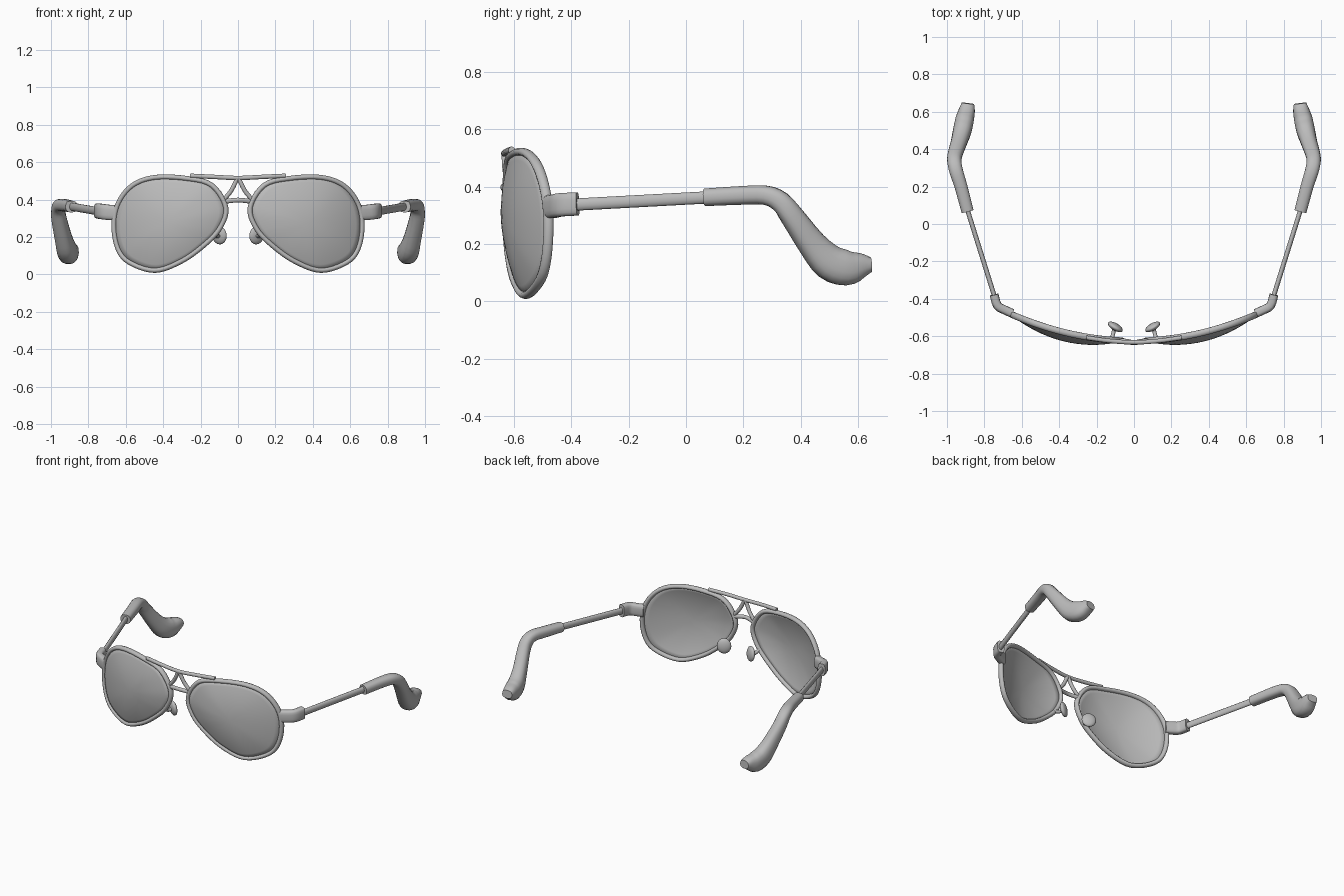
import bpy, bmesh, math
from mathutils import Vector, Matrix

cube = bpy.data.objects.get("Cube")
if cube:
    bpy.data.objects.remove(cube, do_unlink=True)

GREY = (0.5, 0.5, 0.5, 1)
mat = bpy.data.materials.new("plain grey")
mat.use_nodes = True
mat.diffuse_color = GREY
mat.node_tree.nodes["Principled BSDF"].inputs["Base Color"].default_value = GREY


def finish(name, bm, angle=45):
    bmesh.ops.recalc_face_normals(bm, faces=bm.faces)
    mesh = bpy.data.meshes.new(name)
    bm.to_mesh(mesh)
    bm.free()
    mesh.materials.append(mat)
    ob = bpy.data.objects.new(name, mesh)
    bpy.context.collection.objects.link(ob)
    bpy.ops.object.select_all(action='DESELECT')
    ob.select_set(True)
    bpy.context.view_layer.objects.active = ob
    bpy.ops.object.shade_smooth_by_angle(angle=math.radians(angle))
    return ob


def spline(pts, steps, closed=False):
    """Catmull-Rom resampling of points of any dimension."""
    pts = [Vector(p) for p in pts]
    n = len(pts)
    get = (lambda i: pts[i % n]) if closed else (lambda i: pts[max(0, min(n - 1, i))])
    out = []
    for i in range(n if closed else n - 1):
        a, b, c, d = (get(i + k) for k in (-1, 0, 1, 2))
        for s in range(steps):
            t = s / steps
            out.append((b * 2 + (c - a) * t + (a * 2 - b * 5 + c * 4 - d) * t**2
                        + (b * 3 - a - c * 3 + d) * t**3) / 2)
    return out if closed else out + [pts[-1]]


def tube(name, path, radii, ref=(0, 0, 1), closed=False, sides=12, square=1.0):
    """Sweep an oval along a path; radii are (across, along ref)."""
    bm = bmesh.new()
    n, rings = len(path), []
    for i, p in enumerate(path):
        nxt = path[(i + 1) % n] if closed else path[min(i + 1, n - 1)]
        prv = path[i - 1] if closed else path[max(i - 1, 0)]
        t = (nxt - prv).normalized()
        a = t.cross(Vector(ref)).normalized()
        b = a.cross(t)
        ra, rb = radii[i] if isinstance(radii, list) else radii
        ring = []
        for k in range(sides):
            u = math.tau * (k + 0.5) / sides
            c, s = math.cos(u), math.sin(u)
            ring.append(bm.verts.new(p + a * ra * math.copysign(abs(c)**square, c)
                                     + b * rb * math.copysign(abs(s)**square, s)))
        rings.append(ring)
    for i in range(n if closed else n - 1):
        r, q = rings[i], rings[(i + 1) % n]
        for k in range(sides):
            j = (k + 1) % sides
            bm.faces.new((r[k], r[j], q[j], q[k]))
    if not closed:
        bm.faces.new(rings[0])
        bm.faces.new(rings[-1])
    return finish(name, bm)


def wrap(x):
    """Depth of the face curve at a given x."""
    return -0.625 + 0.33 * x * x


def flip(pts, s):
    return [Vector((p[0] * s, p[1], p[2])) for p in pts]


# Teardrop outline of one lens opening (x, z)
OUTLINE = [(.05, .36), (.13, .487), (.275, .525), (.447, .53), (.57, .487),
           (.65, .39), (.677, .267), (.655, .134), (.59, .055), (.447, .01),
           (.302, .06), (.18, .145), (.088, .24)]
CENTRE = Vector((.38, .28))
outline = [CENTRE + (p - CENTRE) * .955 for p in spline(OUTLINE, 5, True)]


def lens(name, s):
    bm = bmesh.new()
    rows = 8
    mid = bm.verts.new((CENTRE.x * s, wrap(CENTRE.x) - .045, CENTRE.y))
    prev = None
    for r in range(1, rows + 1):
        t = r / rows
        ring = []
        for p in outline:
            q = CENTRE + (p - CENTRE) * t
            ring.append(bm.verts.new((q.x * s, wrap(q.x) - .045 * (1 - t * t), q.y)))
        for k in range(len(ring)):
            j = (k + 1) % len(ring)
            if prev:
                bm.faces.new((prev[k], prev[j], ring[j], ring[k]))
            else:
                bm.faces.new((mid, ring[j], ring[k]))
        prev = ring
    ob = finish(name, bm)
    solid = ob.modifiers.new("thickness", 'SOLIDIFY')
    solid.thickness = .008
    solid.offset = 0


def nose_pad(name, s):
    bm = bmesh.new()
    bmesh.ops.create_uvsphere(bm, u_segments=16, v_segments=10, radius=1)
    face = Vector((-.5 * s, .85, .12)).to_track_quat('Z', 'Y').to_matrix().to_4x4()
    size = Matrix.Diagonal((.045, .05, .019, 1))
    bm.transform(Matrix.Translation((.1 * s, -.55, .21)) @ face @ size)
    finish(name, bm)


# Ear tip: x, y, z, half width, half height
TIP = [(.89, .067, .363, .033, .031), (.925, .2, .37, .035, .033),
       (.95, .28, .37, .037, .034), (.96, .33, .347, .038, .037),
       (.957, .37, .297, .04, .041), (.935, .44, .2, .044, .05),
       (.918, .50, .137, .05, .062), (.905, .56, .117, .05, .062),
       (.893, .61, .125, .043, .045), (.888, .645, .128, .034, .026)]

for side, s in (("left", 1), ("right", -1)):
    rim = [Vector((p.x * s, wrap(p.x), p.y)) for p in outline]
    tube(side + "_rim", rim, (.014, .018), ref=(0, 1, 0), closed=True)
    lens(side + "_lens", s)

    # Nose pad with its wire
    nose_pad(side + "_nose_pad", s)
    tube(side + "_pad_wire", spline(flip([(.102, -.555, .212), (.11, -.58, .205),
         (.118, -.615, .22)], s), 4), (.011, .011))

    # Slanted strut between brow bar and rim
    tube(side + "_bridge_strut", spline(flip([(.004, -.632, .515), (.022, -.63, .475),
         (.042, -.626, .44), (.072, -.622, .405)], s), 4), (.012, .012), ref=(0, 1, 0))

    # Hinge, arm and ear tip
    tube(side + "_hinge", spline(flip([(.65, -.478, .33), (.69, -.46, .332),
         (.73, -.436, .337), (.748, -.378, .34)], s), 3), (.024, .041), square=.6, sides=16)
    tube(side + "_arm", flip([(.742, -.4, .337), (.892, .08, .363)], s), (.013, .022))
    rows = spline(TIP, 3)
    tube(side + "_ear_tip", flip(rows, s), [(r[3], r[4]) for r in rows], square=.8, sides=16)

# Bars joining the two rims
tube("brow_bar", spline([(-.255, -.608, .528), (-.13, -.625, .522), (0, -.633, .516),
     (.13, -.625, .522), (.255, -.608, .528)], 5), (.012, .012))
tube("nose_bridge", spline([(-.075, -.62, .39), (0, -.636, .398), (.075, -.62, .39)], 6),
     (.012, .013))
